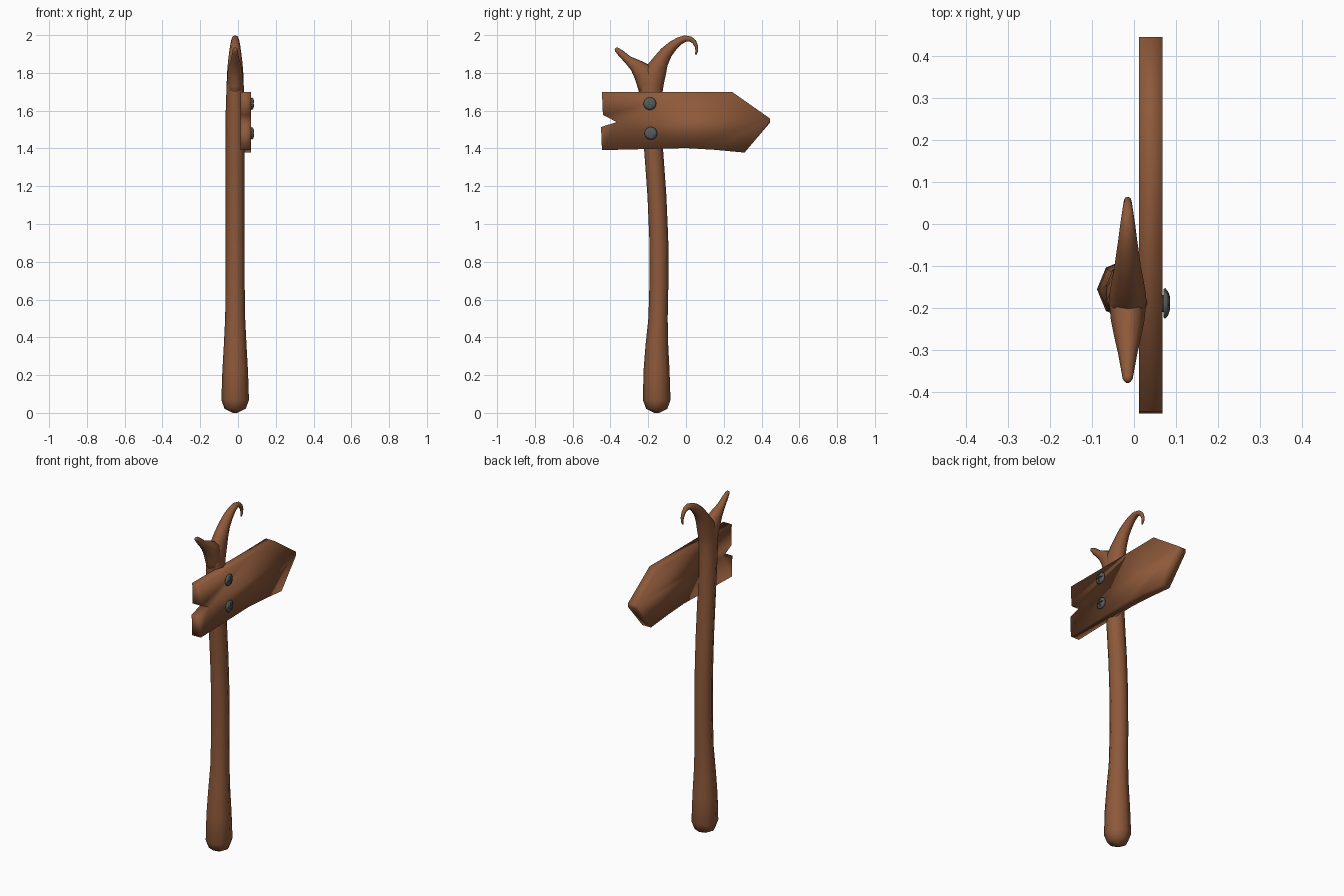
import bpy, bmesh
from math import cos, sin, pi
from mathutils import Vector, Matrix

if "Cube" in bpy.data.objects:
    bpy.data.objects.remove(bpy.data.objects["Cube"])


def material(name, rgb):
    m = bpy.data.materials.new(name)
    m.diffuse_color = (*rgb, 1)
    m.use_nodes = True
    m.node_tree.nodes["Principled BSDF"].inputs["Base Color"].default_value = m.diffuse_color
    return m


WOOD = material("wood", (0.27, 0.10, 0.042))
METAL = material("dark_metal", (0.10, 0.105, 0.11))


def finish(name, bm, mat=None, smooth=True):
    bmesh.ops.recalc_face_normals(bm, faces=bm.faces)
    for f in bm.faces:
        f.smooth = smooth
    me = bpy.data.meshes.new(name)
    bm.to_mesh(me)
    bm.free()
    ob = bpy.data.objects.new(name, me)
    bpy.context.collection.objects.link(ob)
    if mat:
        me.materials.append(mat)
    return ob


def skin(bm, rings):
    n = len(rings[0])
    for a, b in zip(rings, rings[1:]):
        for i in range(n):
            j = (i + 1) % n
            bm.faces.new((a[i], a[j], b[j], b[i]))
    bm.faces.new(rings[0])
    bm.faces.new(rings[-1])


def branch(name, path, x=-0.015, sides=8):
    """Loft oval rings along a path of (y, z, in-plane radius, x radius)."""
    bm = bmesh.new()
    rings = []
    for k, (y, z, r, rx) in enumerate(path):
        p, q = path[max(k - 1, 0)], path[min(k + 1, len(path) - 1)]
        d = Vector((q[0] - p[0], q[1] - p[1])).normalized()
        rings.append([bm.verts.new((x + rx * cos(t),
                                    y + r * sin(t) * d.y,
                                    z - r * sin(t) * d.x))
                      for t in (2 * pi * i / sides for i in range(sides))])
    skin(bm, rings)
    return finish(name, bm, WOOD)


def prism(name, outline, x0, x1, mat=None, smooth=True):
    """Extrude a (y, z) outline along x."""
    bm = bmesh.new()
    rings = [[bm.verts.new((x, y, z)) for y, z in outline] for x in (x0, x1)]
    skin(bm, rings)
    return finish(name, bm, mat, smooth)


# Post, running on into the hooked twig
branch("post", [
    (-0.155, 0.0, 0.012, 0.012), (-0.155, 0.022, 0.056, 0.056),
    (-0.155, 0.068, 0.073, 0.073), (-0.156, 0.22, 0.069, 0.068),
    (-0.154, 0.36, 0.060, 0.060), (-0.148, 0.50, 0.051, 0.053),
    (-0.143, 0.70, 0.050, 0.050), (-0.144, 0.92, 0.050, 0.050),
    (-0.154, 1.15, 0.050, 0.050), (-0.172, 1.40, 0.050, 0.050),
    (-0.183, 1.60, 0.056, 0.050), (-0.187, 1.69, 0.062, 0.047),
    (-0.185, 1.745, 0.067, 0.045), (-0.165, 1.80, 0.060, 0.043),
    (-0.135, 1.86, 0.043, 0.038), (-0.105, 1.907, 0.034, 0.032),
    (-0.069, 1.944, 0.027, 0.027), (-0.035, 1.969, 0.021, 0.022),
    (-0.003, 1.982, 0.017, 0.018), (0.024, 1.979, 0.014, 0.014),
    (0.044, 1.964, 0.012, 0.011), (0.056, 1.938, 0.009, 0.009),
    (0.057, 1.915, 0.007, 0.007), (0.051, 1.897, 0.004, 0.004)])

# Short side twig
branch("side_twig", [
    (-0.187, 1.68, 0.055, 0.040), (-0.196, 1.745, 0.064, 0.043),
    (-0.228, 1.805, 0.055, 0.040), (-0.268, 1.84, 0.035, 0.032),
    (-0.307, 1.869, 0.022, 0.023), (-0.345, 1.904, 0.018, 0.016),
    (-0.367, 1.924, 0.012, 0.012), (-0.374, 1.930, 0.006, 0.006)])

# Arrow board with a split tail
prism("arrow_board", [
    (-0.445, 1.70), (0.06, 1.698), (0.243, 1.70), (0.444, 1.559), (0.444, 1.536),
    (0.31, 1.378), (0.15, 1.393), (0.0, 1.402), (-0.445, 1.391), (-0.45, 1.513),
    (-0.367, 1.54), (-0.44, 1.577)], 0.012, 0.068, WOOD)


# Cross-slotted screws
def screw(name, y, z, turn):
    bm = bmesh.new()
    profile = [(0.055, 0.016), (0.072, 0.018), (0.070, 0.031), (0.074, 0.034),
               (0.081, 0.026), (0.085, 0.015), (0.086, 0.006)]
    skin(bm, [[bm.verts.new((x, y + r * cos(t), z + r * sin(t)))
               for t in (2 * pi * i / 16 for i in range(16))]
              for x, r in profile])
    ob = finish(name, bm, METAL)

    w, l = 0.0028, 0.024
    cross = []
    for k in range(4):
        rot = Matrix.Rotation(turn + k * pi / 2, 2)
        for p in ((w, w), (l, w), (l, -w)):
            v = rot @ Vector((p[0], -p[1]))
            cross.append((y + v.x, z + v.y))
    # each arm lists its inner corner, then its two outer corners
    arms = []
    for k in range(4):
        inner, a, b = cross[3 * k:3 * k + 3]
        arms += [inner, a, b]
    cutter = prism(name + "_slot_cutter", arms, 0.078, 0.10, None, False)
    cutter.hide_render = True
    cutter.hide_viewport = True
    mod = ob.modifiers.new("slot", 'BOOLEAN')
    mod.operation = 'DIFFERENCE'
    mod.solver = 'EXACT'
    mod.object = cutter
    return ob


screw("upper_screw", -0.191, 1.637, 0.0)
screw("lower_screw", -0.186, 1.480, 0.1)
